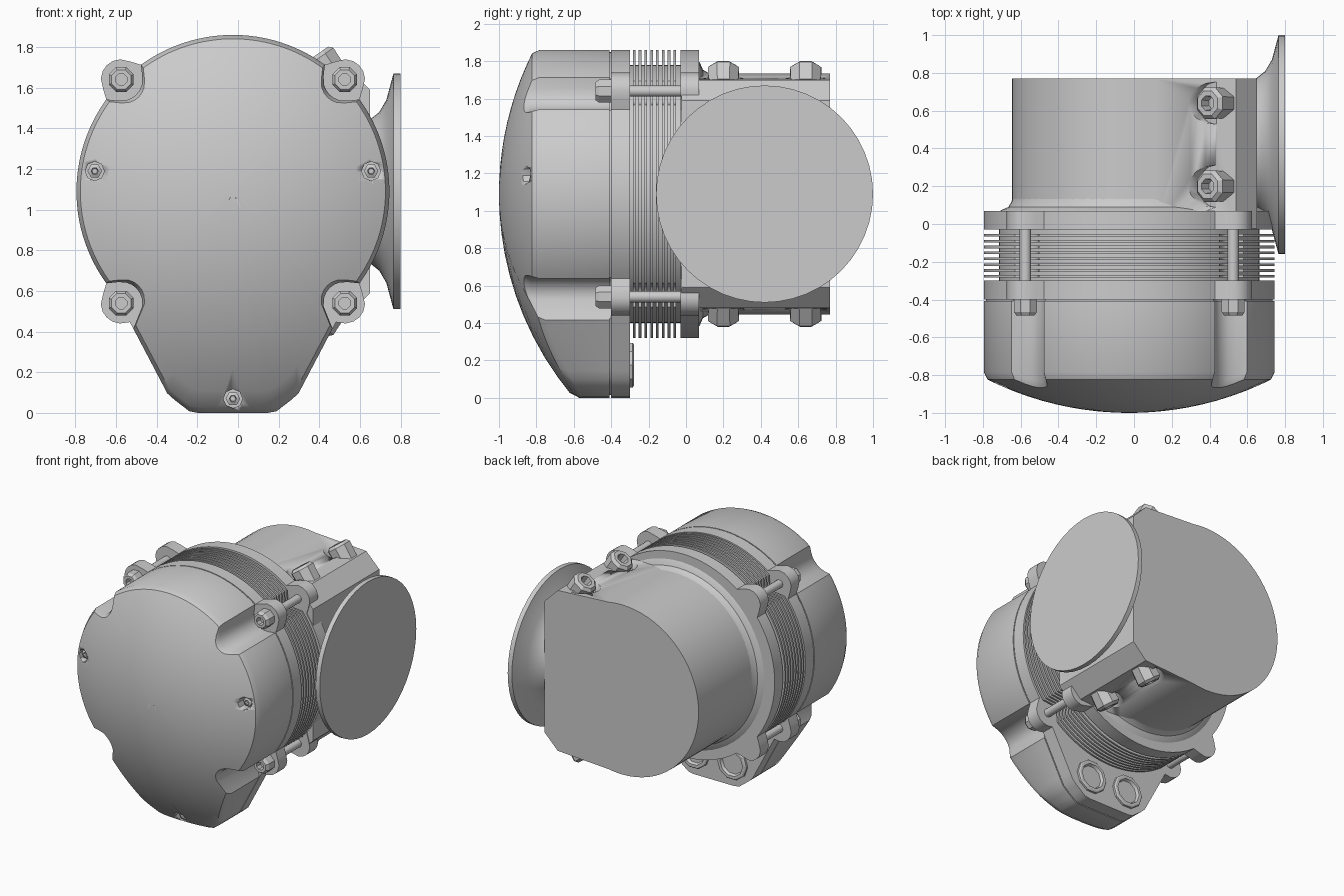
import bpy, bmesh
from math import sin, cos, pi, sqrt, radians
from mathutils import Vector

if "Cube" in bpy.data.objects:
    bpy.data.objects.remove(bpy.data.objects["Cube"])

CX, CZ = -0.025, 1.09          # axis of the round body
R = 0.77
BOLT_D = 0.778                 # bolt circle radius
CORNERS = [(sx, sz) for sx in (-1, 1) for sz in (-1, 1)]


def loft(name, rings, angle=35):
    """Skin closed rings of equal length and cap both ends."""
    bm = bmesh.new()
    vs = [[bm.verts.new(p) for p in ring] for ring in rings]
    n = len(vs[0])
    for a, b in zip(vs, vs[1:]):
        for i in range(n):
            bm.faces.new((a[i], a[(i + 1) % n], b[(i + 1) % n], b[i]))
    bm.faces.new(vs[0][::-1])
    bm.faces.new(vs[-1])
    bmesh.ops.recalc_face_normals(bm, faces=bm.faces)
    me = bpy.data.meshes.new(name)
    bm.to_mesh(me)
    bm.free()
    ob = bpy.data.objects.new(name, me)
    bpy.context.collection.objects.link(ob)
    bpy.ops.object.select_all(action='DESELECT')
    ob.select_set(True)
    bpy.context.view_layer.objects.active = ob
    if angle:
        bpy.ops.object.shade_smooth_by_angle(angle=radians(angle))
    return ob


def lathe(name, profile, origin, axis, sides=8, roll=0.0, angle=35):
    """Revolve (radius, height) pairs about an axis."""
    q = Vector(axis).to_track_quat('Z', 'Y')
    o = Vector(origin)
    rings = [[o + q @ Vector((r * cos(2 * pi * i / sides + roll),
                              r * sin(2 * pi * i / sides + roll), h))
              for i in range(sides)] for r, h in profile]
    return loft(name, rings, angle)


def cut(ob, cutters):
    for c in cutters:
        c.hide_render = True
        m = ob.modifiers.new("cut", 'BOOLEAN')
        m.operation = 'DIFFERENCE'
        m.solver = 'EXACT'
        m.object = c
        bpy.context.view_layer.objects.active = ob
        bpy.ops.object.modifier_apply(modifier=m.name)
        bpy.data.objects.remove(c)


def outline(snout=False, notch=0.0, ear=0.0, n=160):
    """Round housing outline with optional snout, bolt scallops or bolt ears."""
    pts = []
    for i in range(n):
        t = 2 * pi * i / n
        c, s = cos(t), sin(t)
        r = R
        if snout and s < 0 and abs(c) < 0.92 * -s:
            planes = ((0, -1, 1.09), (0.885, -0.465, 0.748), (0.611, -0.791, 0.987))
            r = max(r, min(d / (nx * abs(c) + nz * s) for nx, nz, d in planes
                           if nx * abs(c) + nz * s > 0.05))
        for sx, sz in CORNERS:
            along = (c * sx + s * sz) / sqrt(2) * BOLT_D
            off2 = BOLT_D ** 2 - along ** 2
            if along > 0 and off2 < notch ** 2:
                r = min(r, along - sqrt(notch ** 2 - off2))
            if along > 0 and off2 < ear ** 2:
                r = max(r, along + sqrt(ear ** 2 - off2))
        pts.append((r * c, r * s))
    return pts


def ring(pts, y, k=1.0):
    return [Vector((CX + u * k, y, CZ + v * k)) for u, v in pts]


def plate(name, pts, y0, y1, k=1.0):
    return loft(name, [ring(pts, y0, k), ring(pts, y1, k)])


# Front cover with spherical face
def dome(pts, k, back=0.0):
    RS = 1.685
    return [Vector((CX + u * k, -1 + back + RS - sqrt(RS ** 2 - (u * u + v * v) * k * k),
                    CZ + v * k)) for u, v in pts]


cover_pts = outline(snout=True, notch=0.105)
cover = loft("front_cover", [ring(cover_pts, -0.408), dome(cover_pts, 1, 0.03)] +
             [dome(cover_pts, k) for k in (0.975, 0.9, 0.8, 0.7, 0.6, 0.5, 0.4, 0.3, 0.2, 0.1, 0.03)])

# Recessed cover screws
screws = [(-0.68, 0.1, -0.80), (0.68, 0.1, -0.80), (0, -1.02, -0.60)]
cut(cover, [lathe("screw_hole_cutter", [(0.047, 0), (0.047, 0.3)],
                  (CX + u, y, CZ + v), (0, -1, 0), 8) for u, v, y in screws])
for u, v, y in screws:
    lathe("cover_screw", [(0.036, -0.01), (0.036, 0.02), (0.018, 0.03), (0.014, 0.01)],
          (CX + u, y, CZ + v), (0, -1, 0), 6)

# Gasket, front flange and rear flange
plate("gasket", cover_pts, -0.415, -0.395, 0.985)
plate("front_flange", outline(snout=True, ear=0.1), -0.40, -0.30)
plate("rear_flange", outline(ear=0.1), -0.03, 0.07)

# Finned middle section
lathe("fin_core", [(0.69, -0.31), (0.69, 0.0)], (CX, 0, CZ), (0, 1, 0), 64)
fin_pts = outline(notch=0.07)
for i in range(8):
    y = -0.284 + i * 0.031
    plate("cooling_fin", fin_pts, y, y + 0.014)

# Tie rods with socket heads
for sx, sz in CORNERS:
    p = (CX + 0.55 * sx, 0, CZ + 0.55 * sz)
    lathe("tie_rod", [(0.03, -0.41), (0.03, 0.0)], p, (0, 1, 0), 16)
    lathe("tie_rod_head", [(0.066, 0.40), (0.066, 0.465), (0.052, 0.485), (0.03, 0.485), (0.03, 0.44)],
          p, (0, -1, 0), 8, pi / 8, 20)

# Cable glands on the back of the snout
for sx in (-1, 1):
    lathe("cable_gland", [(0.125, -0.31), (0.125, -0.285), (0.115, -0.278), (0.095, -0.278), (0.085, -0.298)],
          (CX + 0.16 * sx, 0, 0.175), (0, 1, 0), 10)

# Rear block: round on the left, flat chamfered on the right
arc = [(0.645 * cos(radians(a)), 0.645 * sin(radians(a))) for a in range(80, 281, 5)]
prof = [(0.65, -0.5), (0.65, 0.5), (0.54, 0.61)] + arc + [(0.54, -0.61)]
block = loft("rear_block", [[Vector((x, y, CZ + z)) for x, z in prof] for y in (-0.025, 0.77)], 25)
lathe("block_fillet", [(0.72, 0.06), (0.70, 0.075), (0.665, 0.09), (0.65, 0.115), (0.643, 0.14)],
      (0, 0, CZ), (0, 1, 0), 64)

# Slanted mounting bolts in counterbored pockets
mounts = [((0.39, y, CZ + 0.675 * s), (-0.574, 0, 0.819 * s)) for y in (0.2, 0.64) for s in (1, -1)]
cut(block, [lathe("pocket_cutter", [(0.112, -0.075), (0.112, 0.15)], p, a, 16) for p, a in mounts])
for p, a in mounts:
    lathe("mounting_bolt", [(0.085, -0.13), (0.09, -0.02), (0.07, 0.0), (0.042, 0.0), (0.036, -0.06)],
          p, a, 8, pi / 8, 20)

# Side mounting disc with flared neck
lathe("mounting_disc", [(0.34, 0.60), (0.35, 0.645), (0.39, 0.695), (0.45, 0.73), (0.58, 0.765), (0.58, 0.80)],
      (0, 0.42, CZ), (1, 0, 0), 48)
